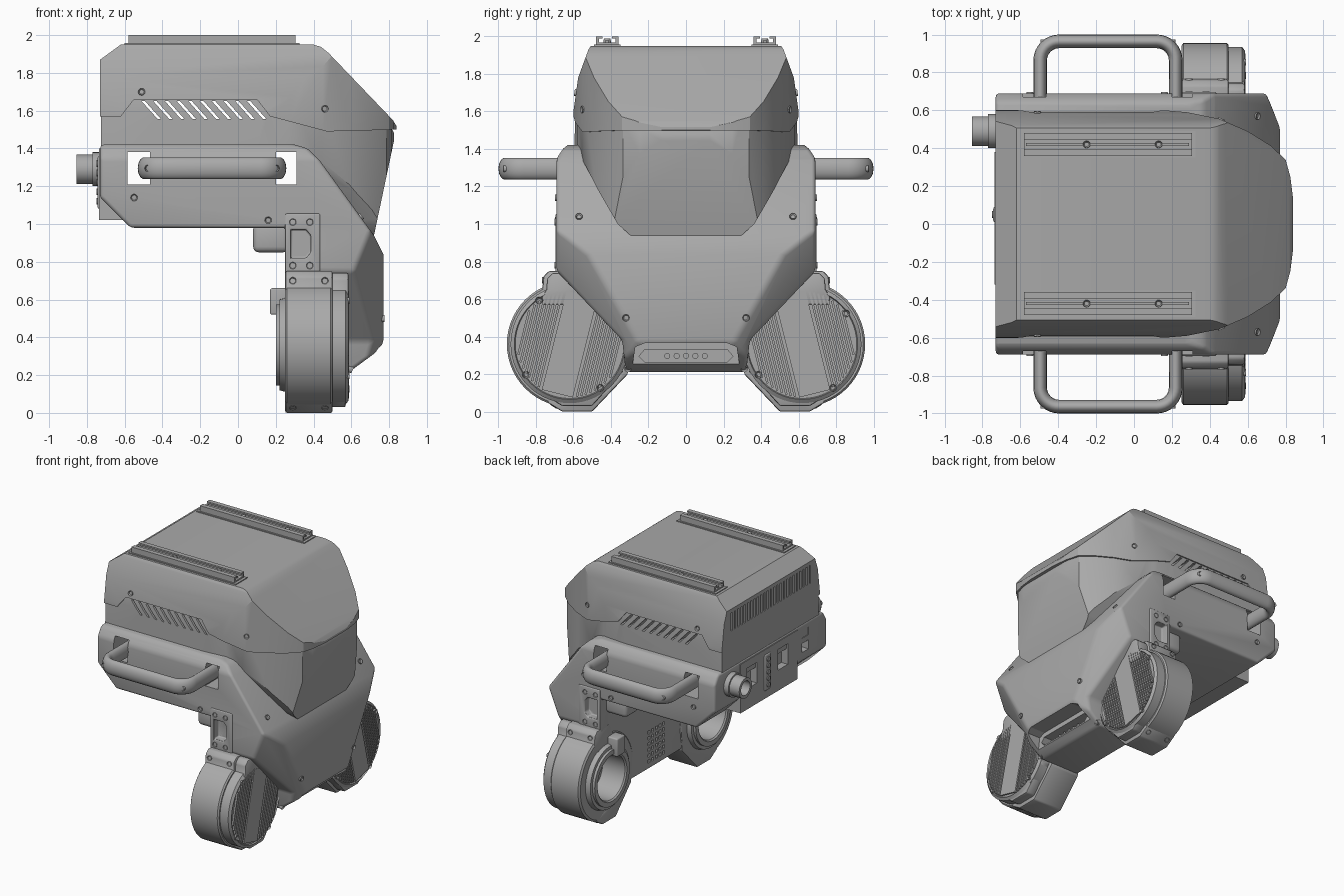
import bpy, bmesh, math
from mathutils import Vector

if "Cube" in bpy.data.objects:
    bpy.data.objects.remove(bpy.data.objects["Cube"])

grey = bpy.data.materials.new("warm_grey")
grey.use_nodes = True
grey.diffuse_color = (0.4, 0.4, 0.4, 1)
grey.node_tree.nodes["Principled BSDF"].inputs["Base Color"].default_value = (0.4, 0.4, 0.4, 1)


def add(name, bm):
    bmesh.ops.recalc_face_normals(bm, faces=bm.faces)
    me = bpy.data.meshes.new(name)
    bm.to_mesh(me)
    bm.free()
    me.materials.append(grey)
    ob = bpy.data.objects.new(name, me)
    bpy.context.collection.objects.link(ob)
    return ob


def select(obs):
    bpy.ops.object.select_all(action='DESELECT')
    for o in obs:
        o.select_set(True)
    bpy.context.view_layer.objects.active = obs[0]


def prism(name, pts, axis, lo, hi):
    """Extrude a flat outline along one axis."""
    i = "xyz".index(axis)
    bm = bmesh.new()
    ring = []
    for p in pts:
        co = list(p)
        co.insert(i, lo)
        ring.append(bm.verts.new(co))
    face = bm.faces.new(ring)
    out = bmesh.ops.extrude_face_region(bm, geom=[face])
    move = Vector([hi - lo if k == i else 0 for k in range(3)])
    bmesh.ops.translate(bm, vec=move, verts=[g for g in out["geom"] if isinstance(g, bmesh.types.BMVert)])
    return add(name, bm)


def box(name, x, y, z):
    return prism(name, [(x[0], y[0]), (x[1], y[0]), (x[1], y[1]), (x[0], y[1])], "z", *z)


def lathe(name, pts, cy, cz, steps=56):
    """Turn an (x, radius) profile round a line along x."""
    bm = bmesh.new()
    vs = [bm.verts.new((x, cy + r, cz)) for x, r in pts]
    es = [bm.edges.new(e) for e in zip(vs, vs[1:])]
    bmesh.ops.spin(bm, geom=vs + es, cent=(0, cy, cz), axis=(1, 0, 0), angle=math.tau, steps=steps)
    bmesh.ops.remove_doubles(bm, verts=bm.verts, dist=0.0005)
    return smooth(add(name, bm))


def smooth(ob, angle=30):
    select([ob])
    bpy.ops.object.shade_smooth_by_angle(angle=math.radians(angle))
    return ob


def boolean(ob, others, op):
    select(others)
    if len(others) > 1:
        bpy.ops.object.join()
    tool = others[0]
    m = ob.modifiers.new("cut", 'BOOLEAN')
    m.object, m.operation, m.solver = tool, op, 'EXACT'
    select([ob])
    bpy.ops.object.modifier_apply(modifier=m.name)
    bpy.data.objects.remove(tool)


def bevel(ob, width, segments=3):
    m = ob.modifiers.new("round", 'BEVEL')
    m.width, m.segments, m.limit_method, m.angle_limit = width, segments, 'ANGLE', math.radians(28)
    select([ob])
    bpy.ops.object.modifier_apply(modifier=m.name)
    return smooth(ob)


def mirrored(half):
    """Complete a half outline whose first number is the width."""
    return half + [(-a, b) for a, b in reversed(half)]


def screw(x, y, z, normal):
    bm = bmesh.new()
    bmesh.ops.create_cone(bm, cap_ends=True, segments=16, radius1=0.02, radius2=0.018, depth=0.024)
    cap = max(bm.faces, key=lambda f: f.calc_center_median().z)
    bmesh.ops.inset_region(bm, faces=[cap], thickness=0.007)
    bmesh.ops.translate(bm, vec=(0, 0, -0.01), verts=cap.verts)
    bmesh.ops.translate(bm, vec=(0, 0, -0.007), verts=bm.verts)
    ob = add("screw", bm)
    ob.location = (x, y, z)
    ob.rotation_euler = Vector(normal).to_track_quat('Z', 'Y').to_euler()


def handle_openings():
    return [box("t", x, (-0.8, 0.8), (1.21, 1.38)) for x in ((-0.585, -0.465), (0.2, 0.31))]


def bracket_window(s):
    outline = [(0.28, 0.82), (0.36, 0.82), (0.385, 0.85), (0.385, 0.94), (0.36, 0.97), (0.28, 0.97)]
    return prism("t", outline, "y", s * 0.64, s * 0.8)


# upper shell in two pieces that meet at a stepped seam
plan_half = [(-0.74, 0.605), (0.1, 0.605), (0.28, 0.59), (0.45, 0.555), (0.6, 0.49), (0.72, 0.415),
             (0.8, 0.34), (0.825, 0.25), (0.84, 0.13)]
plan = plan_half + [(x, -y) for x, y in reversed(plan_half)]
section = mirrored([(0.5, 1.96), (0.52, 1.93), (0.575, 1.78), (0.6, 1.6), (0.605, 1.38), (0.56, 1.34),
                    (0.47, 1.17), (0.37, 1.0), (0.29, 0.93)])
seam = [(0.85, 1.5), (0.47, 1.49), (0.17, 1.57), (0.1, 1.66), (-0.55, 1.66), (-0.62, 1.57), (-0.73, 1.57)]
cap_side = [(-0.73, 1.87), (-0.62, 1.95), (0.4, 1.95), (0.44, 1.937), (0.48, 1.905), (0.82, 1.55)] + seam
nose_side = [(-0.725, 1.3), (-0.725, 1.68), (0.3, 1.68), (0.8, 1.53), (0.832, 1.47), (0.72, 0.94), (0.4, 0.94), (0.3, 1.3)]
for name, side, shrink in (("upper_cover", cap_side, 1), ("nose_shell", nose_side, 0.984)):
    ob = prism(name, side, "y", -0.8, 0.8)
    tools = [prism("t", [(x * (shrink if x > 0 else 1), y * shrink) for x, y in plan], "z", 0.5, 2.2),
             prism("t", [(y * shrink, z) for y, z in section], "x", -1, 1)]
    for t in tools:
        boolean(ob, [t], 'INTERSECT')
    if name == "upper_cover":
        # rear louvres
        slots = [box("t", (-0.8, -0.69), (y * 0.04 - 0.008, y * 0.04 + 0.008), (1.7, 1.84)) for y in range(-12, 13)]
    else:
        # slanted side vents
        starts = [-0.51 + i * 0.062 for i in range(10)]
        slots = handle_openings() + [prism("t", [(x, 1.65), (x + 0.018, 1.65), (x + 0.103, 1.555), (x + 0.085, 1.555)],
                                           "y", -0.8, 0.8) for x in starts]
    boolean(ob, slots, 'DIFFERENCE')
    smooth(ob)

# lower body: side walls and the deep front apron between the hips
body = prism("lower_body", [(-0.73, 1.42), (0.3, 1.42), (0.37, 1.4), (0.43, 1.34), (0.72, 0.94), (0.77, 0.84), (0.77, 0.37),
             (0.73, 0.32), (0.58, 0.21), (0.255, 0.21), (0.255, 0.98), (-0.57, 0.98), (-0.73, 1.14)], "y", -0.8, 0.8)
boolean(body, [prism("t", mirrored([(0.61, 1.43), (0.65, 1.41), (0.69, 1.35), (0.69, 0.75), (0.34, 0.38), (0.32, 0.2)]),
               "x", -1, 1)], 'INTERSECT')
bm = bmesh.new()
bm.from_mesh(body.data)
for s in (1, -1):
    bmesh.ops.bisect_plane(bm, geom=bm.verts[:] + bm.edges[:] + bm.faces[:], plane_co=(0.77, s * 0.5, 0.8),
                           plane_no=(0.0625, s * 0.045, -0.0255), clear_outer=True)
    bmesh.ops.holes_fill(bm, edges=[e for e in bm.edges if e.is_boundary])
bmesh.ops.recalc_face_normals(bm, faces=bm.faces)
bm.to_mesh(body.data)
bm.free()
bevel(body, 0.02)

# handle openings, bracket windows, chin slot, rear pockets and the perforated patch
boolean(body, handle_openings() + [bracket_window(s) for s in (1, -1)], 'DIFFERENCE')
boolean(body, [prism("t", mirrored([(0.22, 0.365), (0.27, 0.345), (0.3, 0.15)]), "x", 0.64, 0.9)], 'DIFFERENCE')
tools = [prism("t", mirrored([(0.22, 0.33), (0.25, 0.295), (0.22, 0.265)]), "x", 0.56, 0.9)]
tools += [box("t", (-0.8, -0.66), (y - w, y + w), z) for y, w, z in
          ((0.24, 0.06, (1.18, 1.34)), (-0.14, 0.06, (1.18, 1.34)), (-0.42, 0.04, (1.2, 1.27)), (-0.42, 0.04, (1.31, 1.37)))]
tools += [box("t", (0.2, 0.29), (i * 0.045 - 0.012, i * 0.045 + 0.012), (0.26 + j * 0.045, 0.285 + j * 0.045))
          for i in range(-2, 3) for j in range(6)]
boolean(body, tools, 'DIFFERENCE')
smooth(body)
for i in range(-2, 3):
    lathe("chin_lamp", [(0.55, 0.016), (0.6, 0.016), (0.6, 0)], i * 0.05, 0.297, 12)

# rear port block
rear = box("rear_block", (-0.735, -0.61), (-0.32, 0.38), (1.02, 1.4))
boolean(rear, [box("t", (-0.8, -0.68), (y - 0.06, y + 0.06), (1.18, 1.34)) for y in (0.24, -0.14)], 'DIFFERENCE')
bevel(box("port_strip", (-0.743, -0.7), (0.01, 0.09), (1.08, 1.36)), 0.01)
for i in range(5):
    lathe("port_button", [(-0.74, 0.018), (-0.75, 0.018), (-0.75, 0)], 0.05, 1.12 + i * 0.05, 14)
lathe("rear_socket", [(-0.7, 0.09), (-0.77, 0.09), (-0.77, 0.078), (-0.855, 0.078), (-0.855, 0.055), (-0.75, 0.055), (-0.75, 0)],
      0.49, 1.29, 32)

for s in (1, -1):
    # roof rail: channel section with a centre strip
    channel = [(-.06, -.01), (.06, -.01), (.06, .05), (.025, .05), (.025, .038), (.045, .038), (.045, .018), (-.045, .018),
               (-.045, .038), (-.025, .038), (-.025, .05), (-.06, .05)]
    prism("roof_rail", [(s * 0.42 + y, 1.95 + z) for y, z in channel], "x", -0.58, 0.305)
    box("rail_base", (-0.6, 0.325), (s * 0.42 - 0.07, s * 0.42 + 0.07), (1.94, 1.957))
    box("rail_strip", (-0.57, 0.29), (s * 0.42 - 0.008, s * 0.42 + 0.008), (1.95, 1.98))
    for x in (-0.25, 0.13):
        screw(x, s * 0.42, 1.983, (0, 0, 1))

    # side handle: oval tube with rounded corners
    path = [(-0.495, 0.6)]
    for cx, start in ((-0.395, 180), (0.12, 90)):
        for k in range(9):
            a = math.radians(start - k * 11.25)
            path.append((cx + 0.1 * math.cos(a), 0.864 + 0.1 * math.sin(a)))
    path.append((0.22, 0.6))
    cu = bpy.data.curves.new("side_handle", 'CURVE')
    cu.dimensions, cu.bevel_depth, cu.bevel_resolution, cu.use_fill_caps = '3D', 0.036, 5, True
    sp = cu.splines.new('POLY')
    sp.points.add(len(path) - 1)
    for p, (x, y) in zip(sp.points, path):
        p.co = (x, s * y, 0, 1)
    handle = bpy.data.objects.new("side_handle", cu)
    bpy.context.collection.objects.link(handle)
    handle.location.z, handle.scale.z = 1.295, 1.65
    cu.materials.append(grey)
    select([handle])
    bpy.ops.object.convert(target='MESH')
    smooth(bpy.context.object, 50)
    for x in (-0.475, 0.2):
        screw(x, s * 0.968, 1.295, (0, s, 0))

    # hip bracket with a window, and the actuator behind it
    bracket = box("hip_bracket", (0.25, 0.435), (s * 0.6, s * 0.696), (0.72, 1.055))
    boolean(bracket, [bracket_window(s)], 'DIFFERENCE')
    bevel(bracket, 0.008)
    for x in (0.29, 0.38):
        for z in (0.78, 1.01):
            screw(x, s * 0.695, z, (0, s, 0))
    bevel(box("hip_actuator", (0.08, 0.27), (s * 0.46, s * 0.62), (0.85, 1.0)), 0.03)

    # hip housing: round drum, tower and a foot that cradles the open bore
    cy, cz = s * 0.62, 0.36
    lathe("hip_drum", [(0.4, 0), (0.4, 0.17), (0.21, 0.17), (0.2, 0.18), (0.2, 0.215), (0.22, 0.215), (0.22, 0.24),
                       (0.255, 0.25), (0.25, 0.32), (0.26, 0.335), (0.49, 0.335), (0.5, 0.325), (0.5, 0.315), (0.57, 0.315),
                       (0.585, 0.295), (0.575, 0.29), (0.575, 0)], cy, cz)
    tower = [(0.79, 0.62), (0.765, 0.66), (0.76, 0.72), (0.73, 0.75), (0.58, 0.75), (0.54, 0.67), (0.54, 0.58), (0.78, 0.58)]
    foot = [(0.75, 0.055), (0.66, 0.0), (0.5, 0.0), (0.33, 0.19), (0.42, 0.15), (0.62, 0.1)]
    cradle = foot[:3] + [(0.31, 0.2), (0.29, 0.42), (0.4, 0.6), (0.46, 0.55), (0.38, 0.43), (0.38, 0.29), (0.46, 0.17), (0.62, 0.1)]
    for name, pts, x in (("hip_tower", tower, (0.25, 0.5)), ("hip_cradle", cradle, (0.25, 0.5)),
                         ("tower_cover", [(y - 0.02, z - 0.01) for y, z in tower], (0.49, 0.585)),
                         ("foot_cover", [(y, z + 0.03) for y, z in foot], (0.49, 0.57))):
        bevel(prism(name, [(s * y, z) for y, z in pts], "x", *x), 0.01, 2)
    for x in (0.29, 0.46):
        screw(x, s * 0.762, 0.7, (0, s, 0))
        screw(x, s * 0.705, 0.03, (0, s, -1.6))
    bevel(box("cable_block", (0.17, 0.27), (s * 0.5, s * 0.6), (0.52, 0.66)), 0.01)

    # drum face: smooth slanted band between fine ribs
    tilt = math.radians(14)
    across = Vector((s * math.cos(tilt), math.sin(tilt)))
    along = Vector((-across.y, across.x))
    for off, half in [(0, 0.085)] + [(q * (0.105 + i * 0.021), 0.006) for q in (1, -1) for i in range(8)]:
        reach = math.sqrt(0.285 ** 2 - (abs(off) + half) ** 2)
        quad = [Vector((cy, cz)) + across * (off + a * half) + along * b * reach
                for a, b in ((-1, -1), (1, -1), (1, 1), (-1, 1))]
        prism("drum_band" if off == 0 else "drum_rib", [tuple(v) for v in quad], "x", 0.57, 0.588)
    for k in range(4):
        a = math.radians(35 + 90 * k)
        screw(0.585, cy + 0.285 * math.cos(a), cz + 0.285 * math.sin(a), (1, 0, 0))

    # body screws
    for x, y, z, n in ((-0.51, 0.59, 1.7, (0, 1, 0.15)), (0.46, 0.552, 1.61, (0.4, 1, 0)), (-0.55, 0.692, 1.14, (0, 1, 0)),
                       (0.16, 0.692, 1.02, (0, 1, 0)), (0.652, 0.57, 1.04, (0.43, 0, 0.31)), (0.77, 0.32, 0.5, (1, 0, 0)),
                       (0.603, 0.31, 0.228, (1, 0, -0.5))):
        screw(x, s * y, z, (n[0], s * n[1], n[2]))
